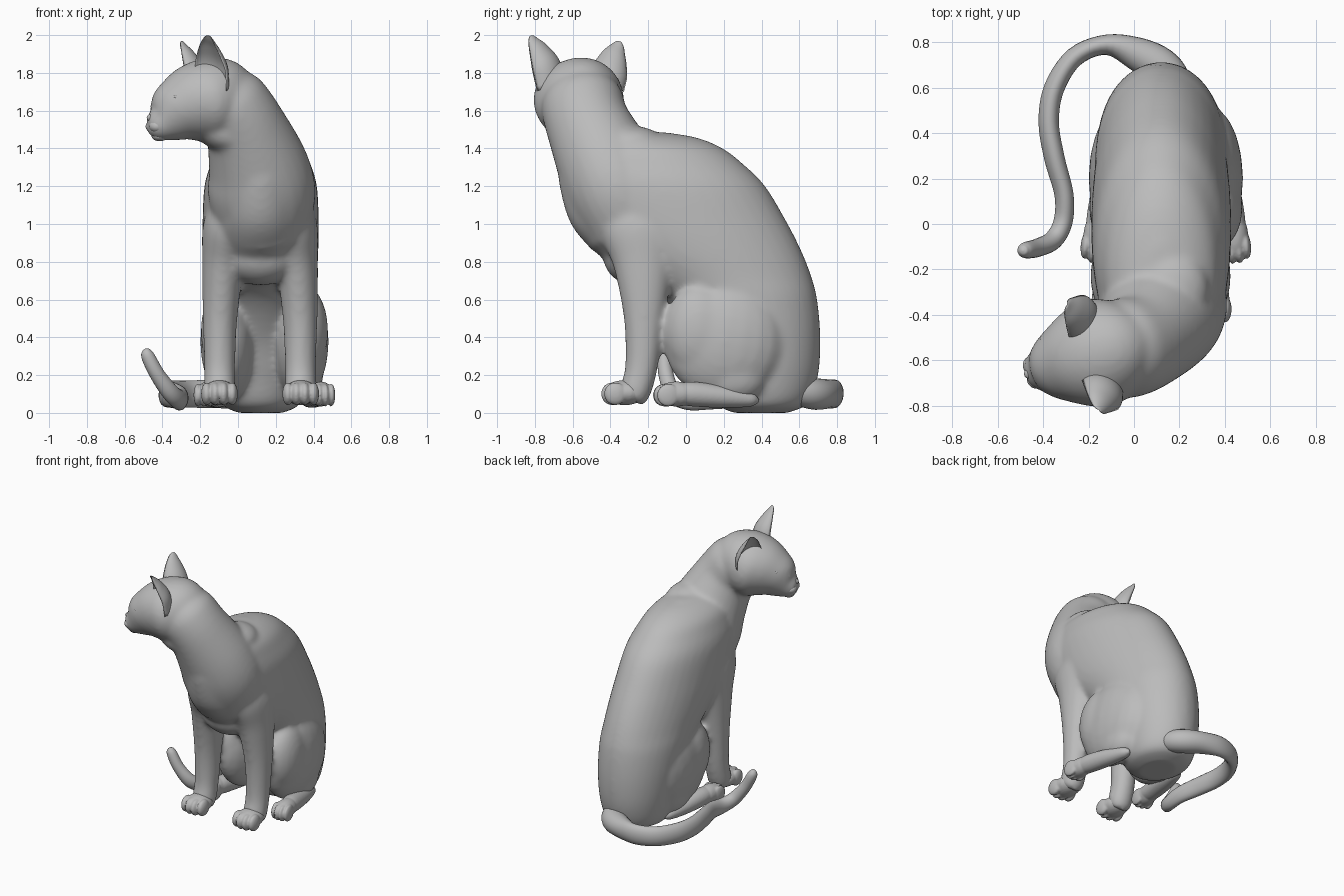
import bpy, bmesh, math
from mathutils import Vector, Matrix

cube = bpy.data.objects.get("Cube")
if cube:
    bpy.data.objects.remove(cube, do_unlink=True)

grey = bpy.data.materials.new("plain grey")
grey.use_nodes = True
grey.diffuse_color = (0.5, 0.5, 0.5, 1)
grey.node_tree.nodes["Principled BSDF"].inputs["Base Color"].default_value = (0.5, 0.5, 0.5, 1)

IDENT = Matrix.Identity(4)
X, Y, Z = Vector((1, 0, 0)), Vector((0, 1, 0)), Vector((0, 0, 1))
# Head frame: local x runs towards the nose, which is turned to the right
HEAD = Matrix.Translation((-0.17, -0.57, 0)) @ Matrix.Rotation(math.radians(196.9), 4, 'Z')


def resample(rings, steps):
    """Catmull-Rom interpolation of (x, y, z, half_u, half_v) rings."""
    p = [Vector(r) for r in rings]
    p = [2 * p[0] - p[1]] + p + [2 * p[-1] - p[-2]]
    out = []
    for i in range(1, len(p) - 2):
        a, b, c, d = p[i - 1:i + 3]
        for k in range(steps):
            t = k / steps
            out.append(0.5 * (2 * b + (c - a) * t + (2 * a - 5 * b + 4 * c - d) * t * t
                              + (3 * b - a - 3 * c + d) * t ** 3))
    return out + [p[-2]]


def loft(bm, rings, ref, tangent=None, n=28, steps=5, cup=False, M=IDENT):
    """Closed tube through elliptical rings; cup makes a crescent section."""
    rs = resample(rings, steps)
    loops = []
    for i, r in enumerate(rs):
        c = Vector(r[:3])
        t = tangent or (Vector(rs[min(i + 1, len(rs) - 1)][:3])
                        - Vector(rs[max(i - 1, 0)][:3])).normalized()
        u = (ref - t * ref.dot(t)).normalized()
        v = t.cross(u)
        loop = []
        for k in range(n):
            a = 2 * math.pi * k / n
            cu, sv = math.cos(a), math.sin(a)
            if cup:
                cu = (cu if cu < 0 else -0.65 * cu) + 0.4
            loop.append(bm.verts.new(M @ (c + u * cu * max(r[3], 0.002) + v * sv * max(r[4], 0.002))))
        loops.append(loop)
    for A, B in zip(loops, loops[1:]):
        for k in range(n):
            bm.faces.new((A[k], A[(k + 1) % n], B[(k + 1) % n], B[k]))
    bm.faces.new(loops[0][::-1])
    bm.faces.new(loops[-1])


def ball(bm, pos, size, M=IDENT, rot=IDENT):
    m = M @ Matrix.Translation(pos) @ rot @ Matrix.Diagonal((*size, 1))
    bmesh.ops.create_uvsphere(bm, u_segments=20, v_segments=14, radius=1, matrix=m)


def finish(name, bm):
    bmesh.ops.recalc_face_normals(bm, faces=bm.faces[:])
    for f in bm.faces:
        f.smooth = True
    me = bpy.data.meshes.new(name)
    bm.to_mesh(me)
    bm.free()
    me.materials.append(grey)
    ob = bpy.data.objects.new(name, me)
    bpy.context.scene.collection.objects.link(ob)
    return ob


def fuse(ob, voxel, rounds):
    """Melt overlapping shells into one soft skin."""
    rm = ob.modifiers.new("fuse", 'REMESH')
    rm.mode = 'VOXEL'
    rm.voxel_size = voxel
    rm.use_smooth_shade = True
    sm = ob.modifiers.new("soften", 'SMOOTH')
    sm.factor = 0.5
    sm.iterations = rounds


# Body: torso, neck, head, legs and haunches fused into one skin
body = bmesh.new()

# Torso as level slices: z, front y, back y, half width
slices = [(0.0, 0.25, 0.54, 0.12), (0.05, 0.16, 0.645, 0.21), (0.2, 0.10, 0.70, 0.25),
          (0.4, 0.02, 0.712, 0.275), (0.6, -0.12, 0.695, 0.29), (0.72, -0.29, 0.665, 0.295),
          (0.85, -0.48, 0.615, 0.305), (1.0, -0.61, 0.54, 0.308), (1.2, -0.67, 0.42, 0.298),
          (1.32, -0.675, 0.30, 0.263), (1.4, -0.66, 0.195, 0.225), (1.455, -0.60, 0.065, 0.155),
          (1.485, -0.50, -0.10, 0.07)]
loft(body, [(0.12, (a + b) / 2, z, w, (b - a) / 2) for z, a, b, w in slices], X, tangent=Z, n=40)

# Chest between the legs, nape and throat
ball(body, (0.12, -0.27, 0.83), (0.21, 0.17, 0.155))
ball(body, (0.17, -0.29, 1.42), (0.16, 0.18, 0.10))
ball(body, (-0.08, -0.58, 1.48), (0.16, 0.15, 0.10), rot=Matrix.Rotation(0.4, 4, 'Y'))

# Neck
loft(body, [(0.13, -0.26, 1.0, 0.26, 0.28), (0.125, -0.36, 1.18, 0.285, 0.28),
            (0.10, -0.43, 1.33, 0.262, 0.26), (0.03, -0.52, 1.53, 0.213, 0.225),
            (-0.05, -0.55, 1.64, 0.208, 0.22), (-0.10, -0.565, 1.70, 0.17, 0.19)], X)

# Head, from the back of the skull to the nose
loft(body, [(-0.24, 0, 1.66, 0.08, 0.1), (-0.19, 0, 1.665, 0.16, 0.17), (-0.10, 0, 1.665, 0.22, 0.217),
            (0, 0, 1.65, 0.245, 0.224), (0.08, 0, 1.63, 0.217, 0.207), (0.16, 0, 1.595, 0.17, 0.17),
            (0.215, 0, 1.56, 0.13, 0.138), (0.26, 0, 1.535, 0.096, 0.10),
            (0.295, 0, 1.53, 0.074, 0.075), (0.32, 0, 1.53, 0.045, 0.045)], Y, M=HEAD)

for s in (-1, 1):
    # Front leg
    cx = 0.117
    loft(body, [(cx + s * 0.14, -0.22, 1.2, 0.07, 0.10), (cx + s * 0.165, -0.23, 1.0, 0.135, 0.23),
                (cx + s * 0.195, -0.225, 0.78, 0.112, 0.16), (cx + s * 0.212, -0.222, 0.5, 0.092, 0.108),
                (cx + s * 0.214, -0.235, 0.25, 0.082, 0.087), (cx + s * 0.214, -0.27, 0.11, 0.082, 0.082),
                (cx + s * 0.214, -0.29, 0.07, 0.06, 0.06)], X)
    # Haunch, knee and lower thigh
    ball(body, (0.14 + s * 0.19, 0.20, 0.38), (0.15, 0.32, 0.315), rot=Matrix.Rotation(-0.2, 4, 'X'))
    ball(body, (0.14 + s * 0.208, 0.07, 0.43), (0.13, 0.19, 0.25))
    ball(body, (0.14 + s * 0.2, 0.25, 0.19), (0.11, 0.18, 0.14))

fuse(finish("body", body), 0.0145, 16)


def paw(bm, x, y, z, w, turn=0):
    """Rounded paw with four short toes pointing forward."""
    M = Matrix.Translation((x, y, z)) @ Matrix.Rotation(turn, 4, 'Z')
    ball(bm, (0, 0.015, 0), (w * 0.98, 0.115, 0.066), M)
    for k in (-1.5, -0.5, 0.5, 1.5):
        ball(bm, (k * w * 0.5, -0.058 + 0.016 * abs(k), -0.006), (w * 0.33, 0.06, 0.06), M)


for s, side in ((1, "left"), (-1, "right")):
    # Front paws
    bm = bmesh.new()
    paw(bm, 0.117 + s * 0.215, -0.34, 0.107, 0.09)
    fuse(finish("front_paw_" + side, bm), 0.007, 2)

    # Hind feet, heel to toe
    bm = bmesh.new()
    loft(bm, [(0.14 + s * 0.225, 0.385, 0.06, 0.01, 0.01), (0.14 + s * 0.23, 0.34, 0.07, 0.04, 0.038),
              (0.14 + s * 0.255, 0.2, 0.085, 0.06, 0.058), (0.14 + s * 0.285, 0.03, 0.1, 0.063, 0.065),
              (0.14 + s * 0.295, -0.07, 0.1, 0.055, 0.05)], X)
    paw(bm, 0.14 + s * 0.3, -0.065, 0.1, 0.066, s * 0.1)
    fuse(finish("hind_foot_" + side, bm), 0.007, 2)

    # Cupped ears opening forward and outward, the right one slightly lower
    tip = 1.998 if s > 0 else 1.968
    bm = bmesh.new()
    loft(bm, [(-0.01, s * 0.14, 1.72, 0.09, 0.10), (0.005, s * 0.163, tip - 0.16, 0.085, 0.102),
              (0.03, s * 0.198, tip - 0.08, 0.055, 0.074), (0.05, s * 0.228, tip - 0.03, 0.028, 0.042),
              (0.057, s * 0.24, tip - 0.006, 0.012, 0.02), (0.058, s * 0.242, tip, 0.003, 0.006)],
         Vector((0.82, s * 0.57, 0)), cup=True, M=HEAD)
    finish("ear_" + side, bm)

    # Almond eyes
    bm = bmesh.new()
    ball(bm, (0.188, s * 0.113, 1.667), (0.02, 0.036, 0.018), HEAD, Matrix.Rotation(-s * 0.8, 4, 'Z')
         @ Matrix.Rotation(s * 0.25, 4, 'X'))
    finish("eye_" + side, bm)

# Muzzle pads, nose and chin
bm = bmesh.new()
for s in (-1, 1):
    ball(bm, (0.277, s * 0.031, 1.517), (0.046, 0.045, 0.036), HEAD)
ball(bm, (0.296, 0, 1.562), (0.032, 0.026, 0.022), HEAD)
ball(bm, (0.255, 0, 1.468), (0.045, 0.045, 0.03), HEAD)
fuse(finish("muzzle", bm), 0.005, 3)

# Tail curling round the right side with a raised tip
bm = bmesh.new()
loft(bm, [(0.23, 0.46, 0.15, 0.03, 0.03), (0.19, 0.59, 0.115, 0.07, 0.07), (0.13, 0.68, 0.1, 0.083, 0.085),
          (0.02, 0.745, 0.1, 0.078, 0.075), (-0.12, 0.788, 0.1, 0.075, 0.045), (-0.26, 0.735, 0.1, 0.072, 0.043),
          (-0.35, 0.60, 0.1, 0.072, 0.045), (-0.375, 0.45, 0.1, 0.07, 0.045),
          (-0.35, 0.29, 0.095, 0.068, 0.045), (-0.308, 0.13, 0.08, 0.062, 0.042),
          (-0.312, 0.01, 0.07, 0.055, 0.042), (-0.355, -0.07, 0.105, 0.048, 0.042),
          (-0.425, -0.105, 0.2, 0.04, 0.04), (-0.475, -0.115, 0.295, 0.036, 0.036),
          (-0.487, -0.117, 0.33, 0.022, 0.022), (-0.49, -0.117, 0.34, 0.004, 0.004)],
     Vector((0.1, 0.05, 1)), n=20)
finish("tail", bm)
